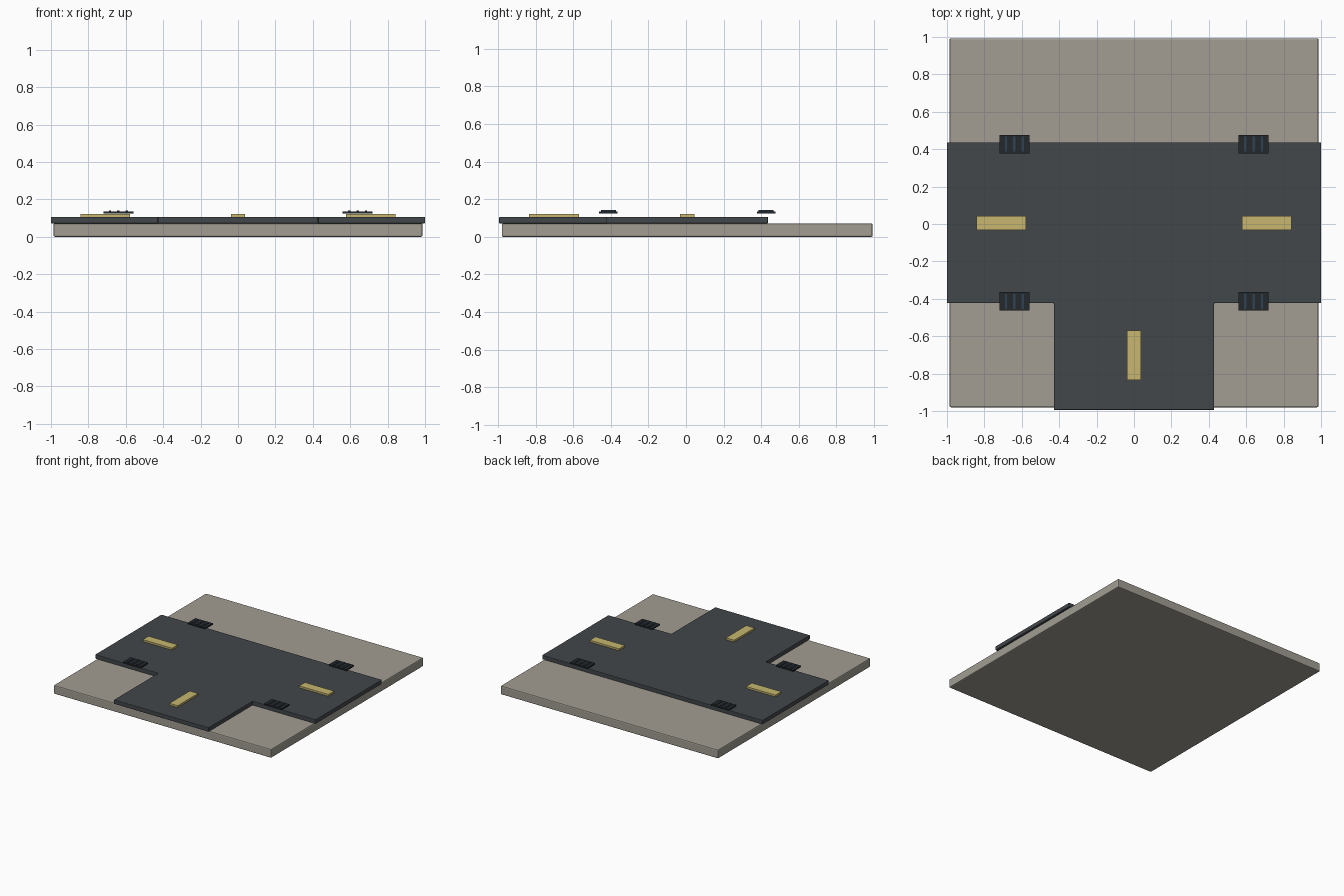
import bpy, bmesh

if "Cube" in bpy.data.objects:
    bpy.data.objects.remove(bpy.data.objects["Cube"])

SHIFT = 0.0065   # tile centre in y, since the road overhangs the slab only at the front


def material(name, rgb):
    m = bpy.data.materials.new(name)
    m.diffuse_color = (*rgb, 1)
    m.use_nodes = True
    m.node_tree.nodes["Principled BSDF"].inputs["Base Color"].default_value = m.diffuse_color
    return m


STONE = material("stone", (0.36, 0.34, 0.29))
ASPHALT = material("asphalt", (0.055, 0.063, 0.068))
PAINT = material("yellow_paint", (0.57, 0.47, 0.16))
IRON = material("dark_iron", (0.018, 0.021, 0.025))
STEEL = material("blue_steel", (0.03, 0.055, 0.085))


def prism(name, outline, z0, z1, mat, bevel=0):
    """Extrude a flat outline from z0 to z1."""
    bm = bmesh.new()
    face = bm.faces.new([bm.verts.new((x, y + SHIFT, z0)) for x, y in outline])
    top = bmesh.ops.extrude_face_region(bm, geom=[face])["geom"]
    bmesh.ops.translate(bm, vec=(0, 0, z1 - z0),
                        verts=[v for v in top if isinstance(v, bmesh.types.BMVert)])
    bmesh.ops.recalc_face_normals(bm, faces=bm.faces)
    mesh = bpy.data.meshes.new(name)
    bm.to_mesh(mesh)
    bm.free()
    mesh.materials.append(mat)
    ob = bpy.data.objects.new(name, mesh)
    bpy.context.collection.objects.link(ob)
    if bevel:
        mod = ob.modifiers.new("bevel", 'BEVEL')
        mod.width, mod.segments = bevel, 2
    return ob


def box(name, cx, cy, sx, sy, z0, z1, mat, bevel=0):
    x, y = sx / 2, sy / 2
    outline = [(cx - x, cy - y), (cx + x, cy - y), (cx + x, cy + y), (cx - x, cy + y)]
    return prism(name, outline, z0, z1, mat, bevel)


# Ground slab
box("ground_slab", 0, 0, 1.973, 1.973, 0, 0.072, STONE, 0.008)

# T-shaped road
R = 0.429
prism("road", [(-1, -R), (-R, -R), (-R, -1), (R, -1), (R, -R), (1, -R), (1, R), (-1, R)],
      0.072, 0.106, ASPHALT, 0.003)

# Lane dashes, one on each arm
for side, label in ((-1, "left"), (1, "right")):
    box(f"lane_dash_{label}", side * 0.709, 0, 0.265, 0.075, 0.106, 0.121, PAINT)
box("lane_dash_front", 0, -0.709, 0.075, 0.265, 0.106, 0.121, PAINT)

# Drain grates along the kerbs, each with three raised bars
for sx, lx in ((-1, "left"), (1, "right")):
    for sy, ly in ((-1, "front"), (1, "back")):
        x, y = sx * 0.64, sy * 0.42
        box(f"drain_plate_{ly}_{lx}", x, y, 0.16, 0.099, 0.125, 0.136, IRON)
        for i in (-1, 0, 1):
            box(f"drain_bar_{ly}_{lx}_{i + 2}", x + i * 0.045, y, 0.012, 0.08,
                0.134, 0.142, STEEL)
